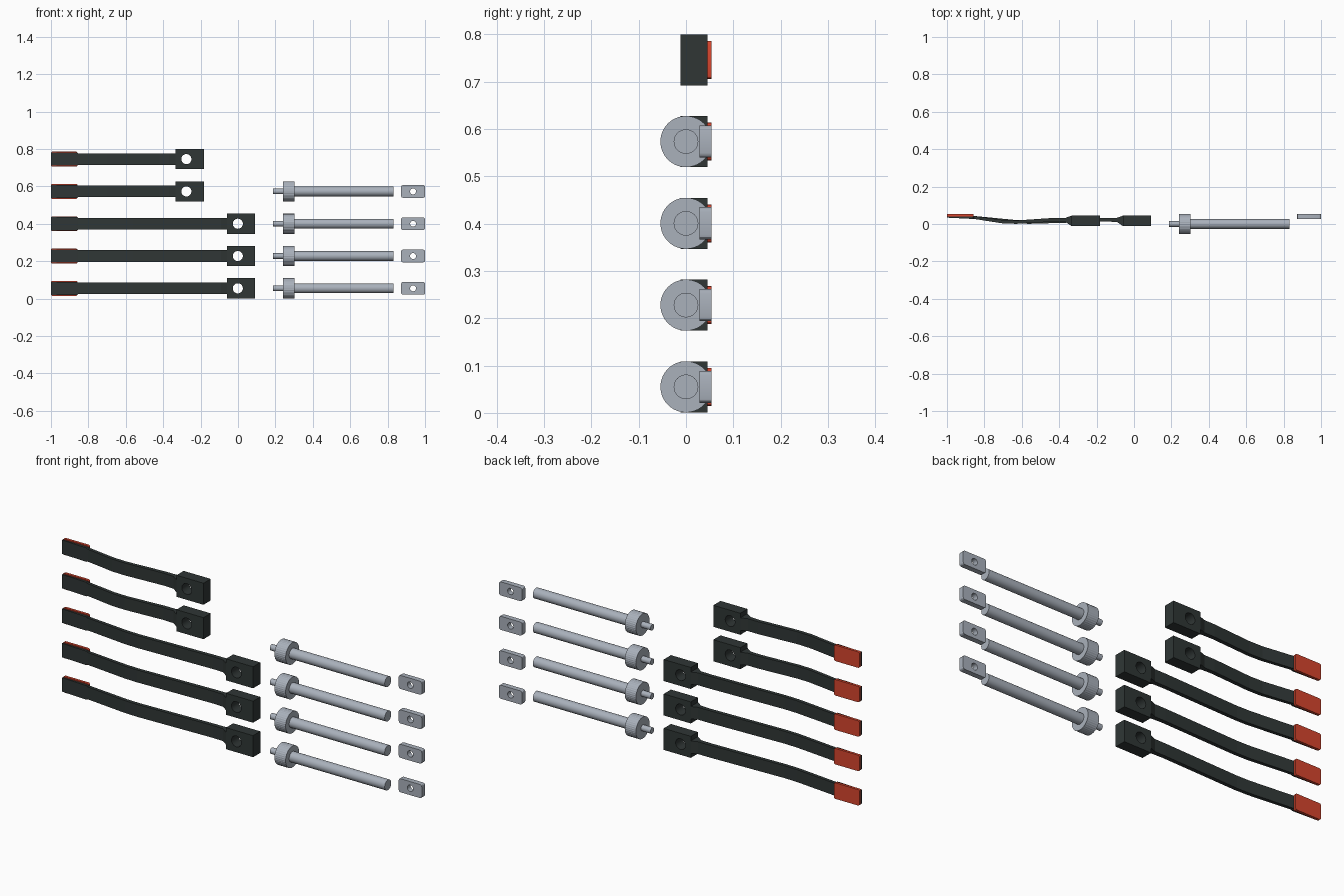
import bpy, bmesh, math
from mathutils import Matrix

if "Cube" in bpy.data.objects:
    bpy.data.objects.remove(bpy.data.objects["Cube"], do_unlink=True)


def material(name, rgb):
    m = bpy.data.materials.new(name)
    m.use_nodes = True
    m.diffuse_color = (*rgb, 1)
    bsdf = m.node_tree.nodes["Principled BSDF"]
    bsdf.inputs["Base Color"].default_value = (*rgb, 1)
    bsdf.inputs["Roughness"].default_value = 0.6
    return m


DARK = material("charcoal", (0.029, 0.037, 0.036))
RED = material("red", (0.68, 0.06, 0.027))
STEEL = material("steel grey", (0.40, 0.44, 0.50))


def add(name, mesh, mat, smooth=False):
    obj = bpy.data.objects.new(name, mesh)
    bpy.context.collection.objects.link(obj)
    mesh.materials.clear()
    mesh.materials.append(mat)
    if smooth:
        bpy.ops.object.select_all(action="DESELECT")
        obj.select_set(True)
        bpy.context.view_layer.objects.active = obj
        bpy.ops.object.shade_smooth_by_angle(angle=math.radians(30))
    return obj


def loft(name, rings, mat, smooth=False):
    """Skin a list of equal rings of points and cap both ends."""
    bm = bmesh.new()
    loops = [[bm.verts.new(p) for p in ring] for ring in rings]
    n = len(loops[0])
    for a, b in zip(loops, loops[1:]):
        for i in range(n):
            j = (i + 1) % n
            bm.faces.new((a[i], a[j], b[j], b[i]))
    bm.faces.new(loops[0])
    bm.faces.new(loops[-1])
    bmesh.ops.recalc_face_normals(bm, faces=bm.faces)
    mesh = bpy.data.meshes.new(name)
    bm.to_mesh(mesh)
    bm.free()
    return add(name, mesh, mat, smooth)


def circle(r, n, x=0):
    steps = [2 * math.pi * i / n for i in range(n)]
    return [(x + r * math.cos(a), r * math.sin(a)) for a in steps]


def rounded(hx, hz, r):
    """Rectangle outline with rounded corners."""
    pts = []
    for k, (sx, sz) in enumerate(((1, 1), (-1, 1), (-1, -1), (1, -1))):
        for i in range(4):
            a = math.pi / 2 * (k + i / 3)
            pts.append((sx * (hx - r) + r * math.cos(a), sz * (hz - r) + r * math.sin(a)))
    return pts


def plate(name, outlines, x, z, y0, y1, mat):
    """Extrude flat outlines along y; inner outlines become holes."""
    curve = bpy.data.curves.new(name, "CURVE")
    curve.dimensions = "2D"
    curve.fill_mode = "BOTH"
    curve.extrude = (y1 - y0) / 2
    for pts in outlines:
        s = curve.splines.new("POLY")
        s.points.add(len(pts) - 1)
        for p, (u, v) in zip(s.points, pts):
            p.co = (u, v, 0, 1)
        s.use_cyclic_u = True
    temp = bpy.data.objects.new("outline_helper", curve)
    bpy.context.collection.objects.link(temp)
    deps = bpy.context.evaluated_depsgraph_get()
    mesh = bpy.data.meshes.new_from_object(temp.evaluated_get(deps))
    bpy.data.objects.remove(temp, do_unlink=True)
    mesh.transform(Matrix.Translation((x, (y0 + y1) / 2, z)) @ Matrix.Rotation(math.pi / 2, 4, "X"))
    bm = bmesh.new()
    bm.from_mesh(mesh)
    bmesh.ops.remove_doubles(bm, verts=bm.verts, dist=1e-5)
    bmesh.ops.recalc_face_normals(bm, faces=bm.faces)
    bm.to_mesh(mesh)
    bm.free()
    return add(name, mesh, mat, True)


def rod(name, z, sections, n, teeth=0.0):
    """Turned part along x; teeth lowers every other point for knurling."""
    rings = []
    for x, r, knurled in sections:
        ring = []
        for i in range(n):
            a = 2 * math.pi * i / n
            q = r - teeth if knurled and i % 2 else r
            ring.append((x, q * math.cos(a), z + q * math.sin(a)))
        rings.append(ring)
    return loft(name, rings, STEEL, teeth == 0)


def arm(tag, z, head_x, dip_x):
    # bent lever: x, y centre, half thickness, half height
    neck = head_x - 0.075
    path = [(-1, 0.040, 0.006, 0.035), (-0.86, 0.035, 0.008, 0.035),
            (-0.855, 0.035, 0.008, 0.031), (dip_x - 0.04, 0.012, 0.009, 0.031),
            (dip_x + 0.03, 0.010, 0.009, 0.031),
            (neck - 0.09, 0.023, 0.010, 0.031), (neck - 0.033, 0.022, 0.011, 0.031),
            (neck, 0.0165, 0.0285, 0.031)]
    rings = [[(x, y - t, z - h), (x, y + t, z - h), (x, y + t, z + h), (x, y - t, z + h)]
             for x, y, t, h in path]
    loft("lever_arm_" + tag, rings, DARK)
    # block with round through hole
    corner = [(-0.075, -0.054), (0.075, -0.054), (0.075, 0.054), (-0.075, 0.054)]
    plate("lever_head_" + tag, [corner, circle(0.027, 32, -0.018)],
          head_x, z, -0.012, 0.045, DARK)
    # red pad on the back of the tip
    plate("tip_pad_" + tag, [rounded(0.071, 0.04, 0.008)], -0.929, z, 0.0405, 0.0535, RED)


def screw(tag, z):
    rod("spindle_" + tag, z, [(0.29, 0.026, 0), (0.832, 0.026, 0)], 32)
    rod("spindle_pin_" + tag, z, [(0.187, 0.015, 0), (0.25, 0.015, 0)], 24)
    rod("knurled_knob_" + tag, z,
        [(0.24, 0.054, 0), (0.243, 0.054, 1), (0.299, 0.054, 1), (0.302, 0.054, 0)],
        72, 0.0007)
    plate("nut_plate_" + tag, [rounded(0.064, 0.034, 0.01), circle(0.016, 24)],
          0.936, z, 0.028, 0.054, STEEL)


# five stacked levers, the upper two shorter, and four screws
for i in range(5):
    height = 0.055 + i * 0.1727
    short = i > 2
    arm(str(i + 1), height, -0.258 if short else 0.017, -0.66 if short else -0.59)
    if i < 4:
        screw(str(i + 1), height)
